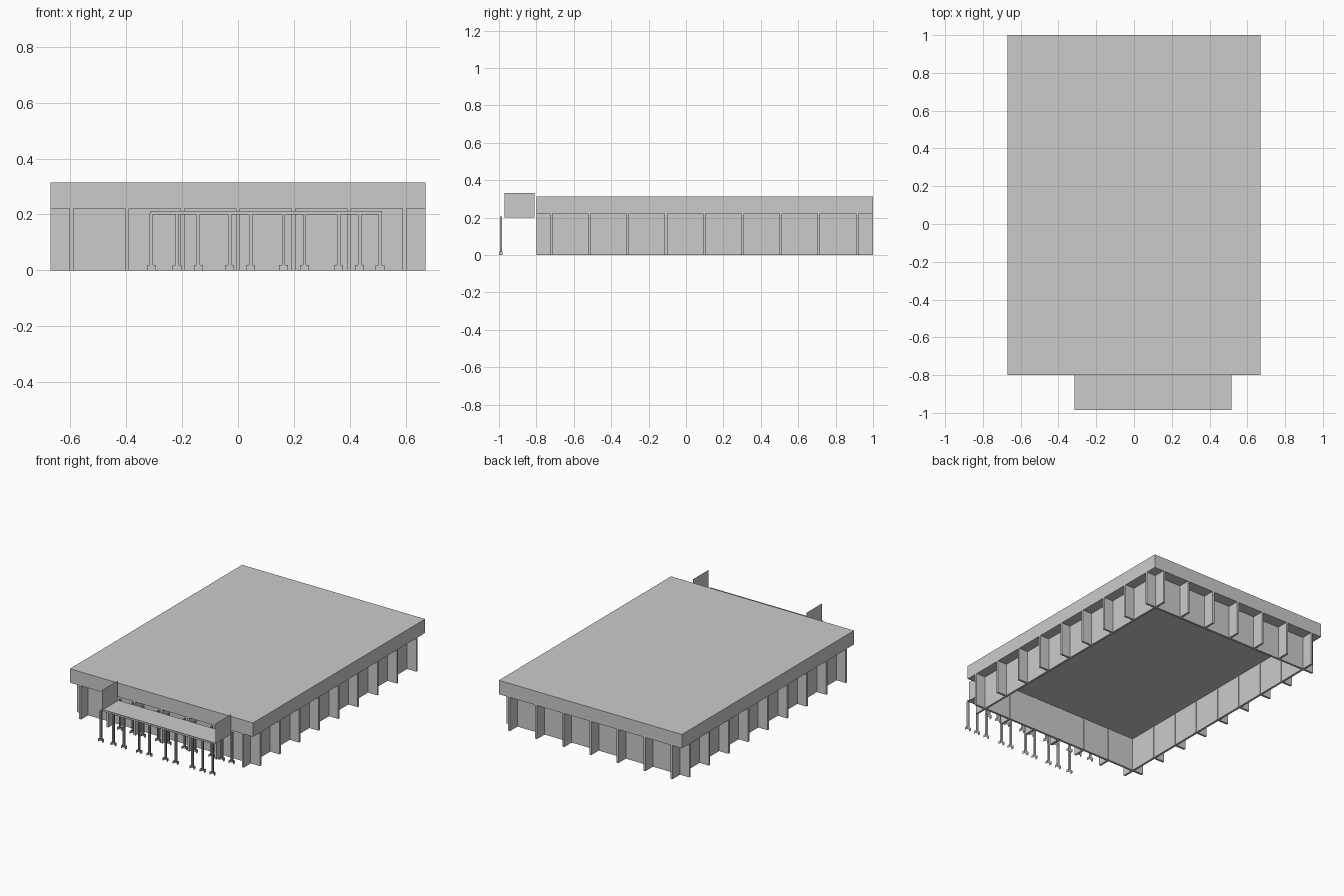
import bpy, bmesh

if "Cube" in bpy.data.objects:
    bpy.data.objects.remove(bpy.data.objects["Cube"])


def mesh_object(name, bm):
    me = bpy.data.meshes.new(name)
    bm.to_mesh(me)
    bm.free()
    ob = bpy.data.objects.new(name, me)
    bpy.context.collection.objects.link(ob)
    return ob


def box(bm, x0, x1, y0, y1, z0, z1):
    verts = bmesh.ops.create_cube(bm, size=1)["verts"]
    for v in verts:
        v.co.x = x0 if v.co.x < 0 else x1
        v.co.y = y0 if v.co.y < 0 else y1
        v.co.z = z0 if v.co.z < 0 else z1


def sheet(bm, *pts):
    bm.faces.new([bm.verts.new(p) for p in pts])


RX, RY0, RY1 = 0.67, -0.80, 1.0       # roof edges
WX, WY0, WY1 = 0.595, -0.72, 0.915    # wall lines
EAVE, TOP, T = 0.222, 0.314, 0.007    # heights, half fin thickness

# flat roof with deep fascia
bm = bmesh.new()
box(bm, -RX, RX, RY0, RY1, EAVE, TOP)
mesh_object("roof", bm)

# perimeter walls, open underneath
bm = bmesh.new()
for s in (-1, 1):
    box(bm, s * WX - T, s * WX + T, WY0, WY1, 0, EAVE)
for y in (WY0, WY1):
    box(bm, -WX, WX, y - T, y + T, 0, EAVE)
mesh_object("walls", bm)

# side fins, reaching out to the roof edge
bm = bmesh.new()
for i in range(9):
    y = WY0 + (WY1 - WY0) * i / 8
    for a, b in ((-RX, -WX + 0.01), (WX - 0.01, RX)):
        box(bm, a, b, y - T, y + T, 0, EAVE)
mesh_object("side_fins", bm)

# front and back fins
bm = bmesh.new()
for i in range(7):
    x = -WX + 2 * WX * i / 6
    for a, b in ((RY0, WY0 + 0.01), (WY1 - 0.01, RY1)):
        box(bm, x - T, x + T, a, b, 0, EAVE)
mesh_object("end_fins", bm)

# entrance canopy: thin deck, front lip
PX0, PX1, PY, PZ = -0.315, 0.515, -0.985, 0.2
bm = bmesh.new()
sheet(bm, (PX0, PY, PZ), (PX1, PY, PZ), (PX1, RY0, PZ), (PX0, RY0, PZ))
sheet(bm, (PX0, PY, PZ), (PX1, PY, PZ), (PX1, PY, 0.213), (PX0, PY, 0.213))
mesh_object("canopy_deck", bm)

# upright panels at the canopy ends
bm = bmesh.new()
for x in (PX0, PX1):
    sheet(bm, (x, -0.97, PZ), (x, -0.81, PZ), (x, -0.81, 0.333), (x, -0.97, 0.333))
mesh_object("canopy_end_panels", bm)


# open channel section, used for posts and their feet
def channel(bm, x, w, y0, y1, z0, z1):
    path = [(x - w, y0), (x - w, y1), (x + w, y1), (x + w, y0)]
    for (ax, ay), (bx, by) in zip(path, path[1:]):
        sheet(bm, (ax, ay, z0), (bx, by, z0), (bx, by, z1), (ax, ay, z1))


# paired posts with feet, in a front and a rear row
xs = [-0.31, -0.218, -0.142, -0.03, 0.045, 0.163, 0.238, 0.36, 0.435, 0.508]
for name, y in (("front_posts", -0.99), ("rear_posts", -0.79)):
    bm = bmesh.new()
    for x in xs:
        channel(bm, x, 0.006, y - 0.005, y + 0.007, 0.015, 0.205)
        channel(bm, x, 0.016, y - 0.01, y + 0.009, 0, 0.019)
    mesh_object(name, bm)
